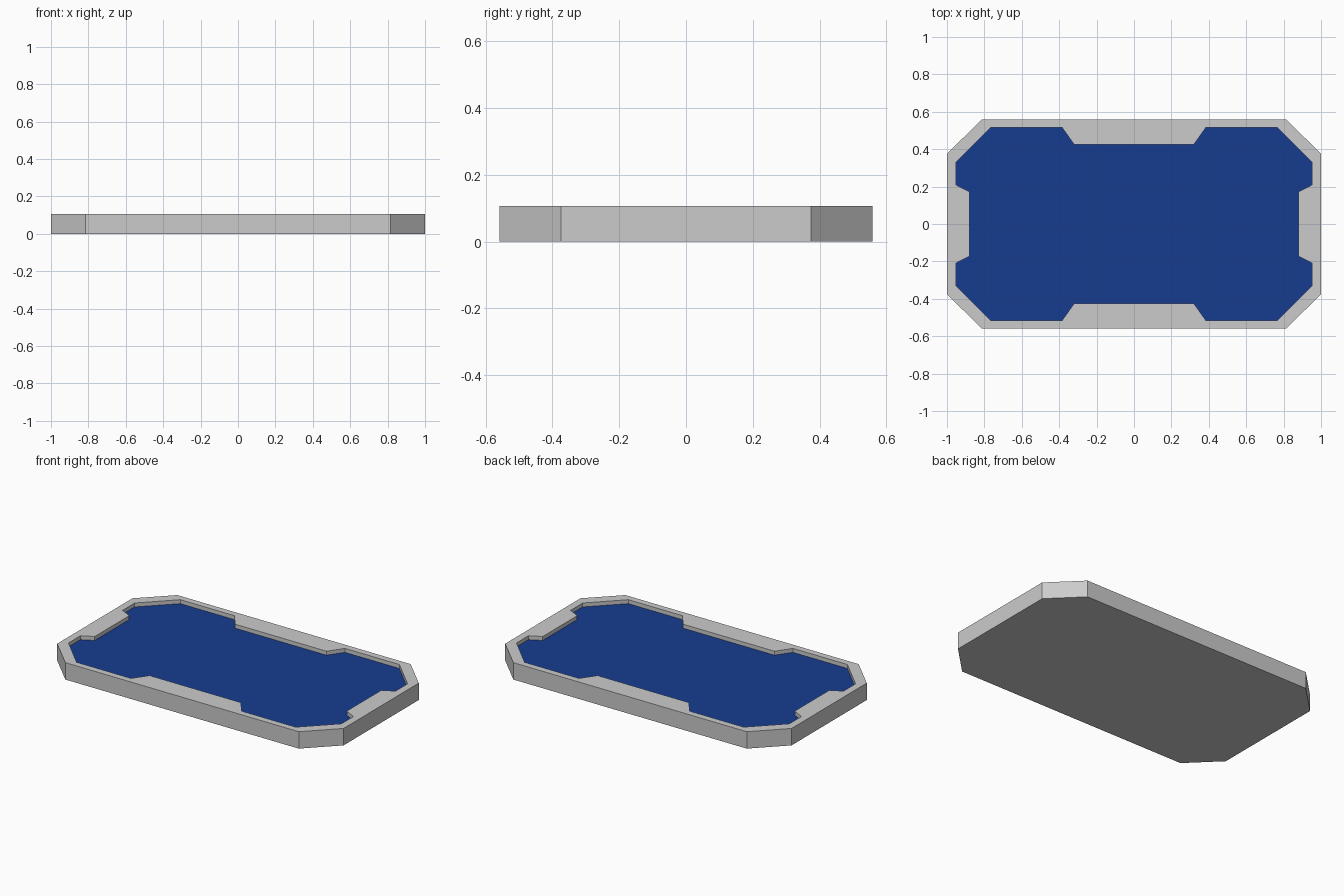
import bpy, bmesh

if "Cube" in bpy.data.objects:
    bpy.data.objects.remove(bpy.data.objects["Cube"])

HEIGHT = 0.107
FLOOR = 0.082

# Quarter profiles, listed from the y axis side round to the x axis side
OUTER = [(0.815, 0.558), (1.0, 0.375)]
INNER = [(0.32, 0.425), (0.385, 0.517), (0.765, 0.517),
         (0.953, 0.33), (0.953, 0.21), (0.88, 0.172)]


def mirror_quarter(quarter):
    """Mirror a quarter profile into a full counter-clockwise outline."""
    ccw = quarter[::-1]
    return (ccw
            + [(-x, y) for x, y in quarter]
            + [(-x, -y) for x, y in ccw]
            + [(x, -y) for x, y in quarter])


def ring(bm, outline, z):
    return [bm.verts.new((x, y, z)) for x, y in outline]


def bridge(bm, low, high):
    n = len(low)
    for i in range(n):
        j = (i + 1) % n
        bm.faces.new((low[i], low[j], high[j], high[i]))


def loop_edges(bm, verts):
    return [bm.edges.get((v, verts[i - 1])) for i, v in enumerate(verts)]


def finish(bm, name):
    mesh = bpy.data.meshes.new(name)
    bm.to_mesh(mesh)
    bm.free()
    obj = bpy.data.objects.new(name, mesh)
    bpy.context.collection.objects.link(obj)
    return obj


outer, inner = mirror_quarter(OUTER), mirror_quarter(INNER)

# Tray frame: underside, outer walls, flat rim and recess walls
bm = bmesh.new()
base = ring(bm, outer, 0)
rim_out = ring(bm, outer, HEIGHT)
rim_in = ring(bm, inner, HEIGHT)
recess = ring(bm, inner, FLOOR)
bm.faces.new(base[::-1])
bridge(bm, base, rim_out)
bridge(bm, rim_in, recess)
bmesh.ops.triangle_fill(bm, use_beauty=True, normal=(0, 0, 1),
                        edges=loop_edges(bm, rim_out) + loop_edges(bm, rim_in))
bmesh.ops.recalc_face_normals(bm, faces=bm.faces)
finish(bm, "tray_frame")

# Blue panel at the bottom of the recess
bm = bmesh.new()
bm.faces.new(ring(bm, inner, FLOOR))
panel = finish(bm, "recessed_panel")
blue = bpy.data.materials.new("panel_blue")
blue.diffuse_color = (0.008, 0.045, 0.28, 1)
blue.use_nodes = True
blue.node_tree.nodes["Principled BSDF"].inputs["Base Color"].default_value = blue.diffuse_color
panel.data.materials.append(blue)
